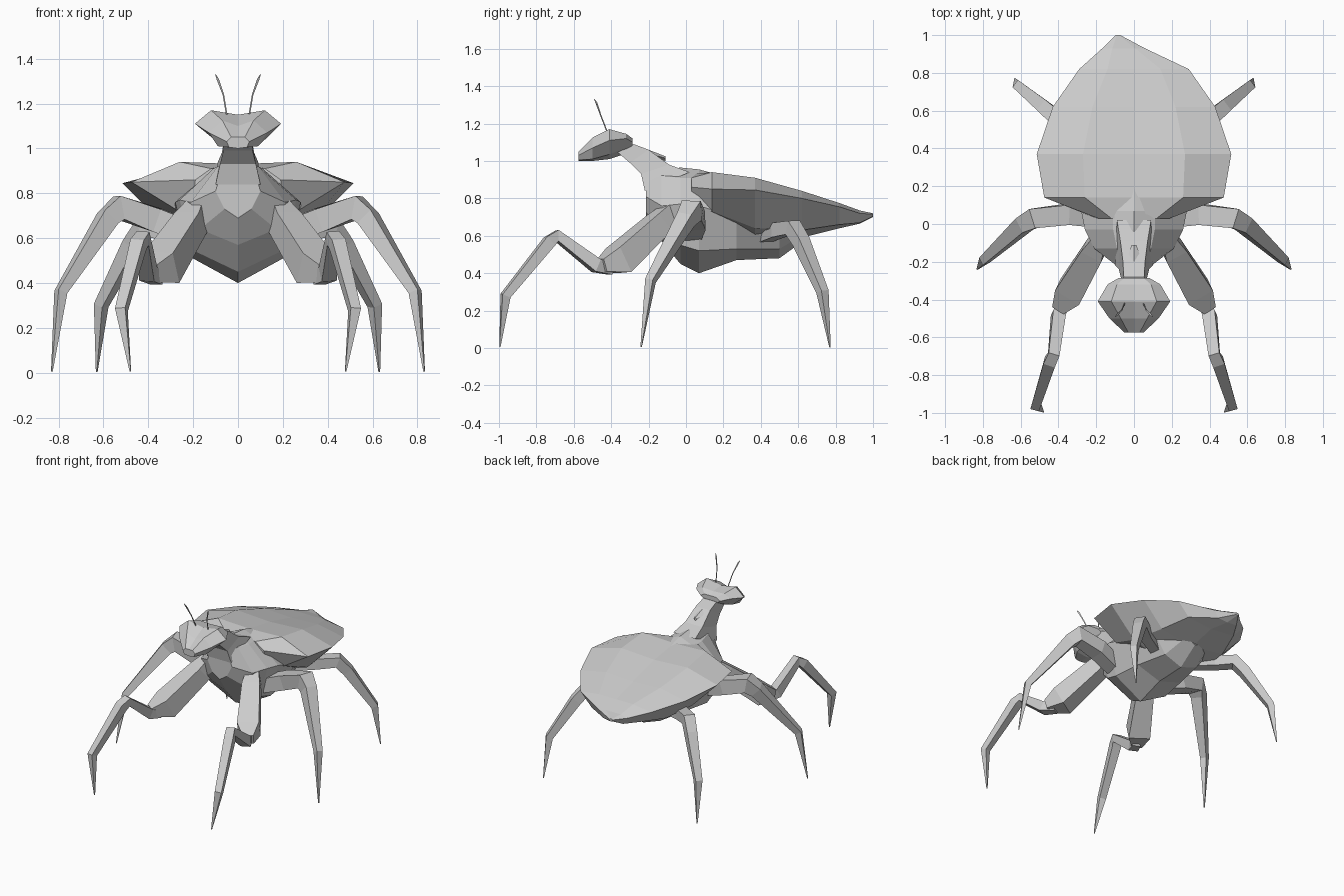
import bpy, bmesh
from mathutils import Vector
from math import cos, sin, pi


def loft(name, rings, mirror=False):
    """Skin a list of equal-sized point rings, closing both ends."""
    bm = bmesh.new()
    vs = [[bm.verts.new(p) for p in r] for r in rings]
    n = len(rings[0])
    for a, b in zip(vs, vs[1:]):
        for i in range(n):
            j = (i + 1) % n
            bm.faces.new((a[i], a[j], b[j], b[i]))
    bm.faces.new(vs[0])
    bm.faces.new(vs[-1][::-1])
    bmesh.ops.recalc_face_normals(bm, faces=bm.faces)
    me = bpy.data.meshes.new(name)
    bm.to_mesh(me)
    bm.free()
    ob = bpy.data.objects.new(name, me)
    bpy.context.collection.objects.link(ob)
    if mirror:
        m = ob.modifiers.new("Mirror", 'MIRROR')
        m.use_axis[0] = True
        m.use_mirror_merge = False
    return ob


def section(y, top, sides, bottom, dx=0):
    """Symmetric cross-section at y: top z, right side (x, z) points, bottom z."""
    half = [(x + dx, y, z) for x, z in sides]
    other = [(dx - x, y, z) for x, z in reversed(sides)]
    return [(dx, y, top)] + half + [(dx, y, bottom)] + other


def limb(name, pts, radii, sides=4, turn=pi / 4):
    """Tapered faceted tube along a path, mirrored to the other side."""
    pts = [Vector(p) for p in pts]
    rings = []
    for i, (p, r) in enumerate(zip(pts, radii)):
        t = Vector()
        if i:
            t += (p - pts[i - 1]).normalized()
        if i < len(pts) - 1:
            t += (pts[i + 1] - p).normalized()
        t.normalize()
        u = t.cross(Vector((0.75, -0.6, 0.1)) if abs(t.z) > 0.8 else Vector((0, 0, 1))).normalized()
        if rings:  # keep the frame from twisting
            u = (last - t * last.dot(t)).normalized()
        last = u
        v = t.cross(u)
        rings.append([p + r * (u * cos(turn + 2 * pi * k / sides) + v * sin(turn + 2 * pi * k / sides))
                      for k in range(sides)])
    return loft(name, rings, mirror=True)


# Broad wing shell over the abdomen
loft("wing_shell", [
    section(.03, .93, [(.12, .91), (.19, .86), (.20, .76)], .72),
    section(.14, .93, [(.26, .94), (.475, .85), (.28, .73)], .62),
    section(.37, .895, [(.27, .91), (.515, .845), (.31, .64)], .54),
    section(.62, .83, [(.22, .84), (.43, .80), (.27, .63)], .59),
    section(.82, .775, [(.14, .775), (.29, .755), (.20, .66)], .64),
    section(.93, .735, [(.06, .735), (.113, .72), (.08, .67)], .665, -.055),
    section(1.0, .72, [(.006, .72), (.012, .715), (.008, .705)], .70, -.085),
])

# Thorax and belly
loft("thorax", [
    section(-.215, .89, [(.07, .91), (.10, .81), (.06, .73)], .69),
    section(-.13, .95, [(.09, .92), (.21, .76), (.17, .64)], .57),
    section(-.03, .965, [(.11, .91), (.26, .77), (.21, .55)], .45),
    section(.07, .955, [(.11, .91), (.28, .76), (.22, .52)], .40),
    section(.27, .90, [(.10, .88), (.28, .70), (.19, .53)], .47),
    section(.50, .80, [(.08, .78), (.24, .67), (.14, .53)], .48),
    section(.65, .70, [(.06, .70), (.14, .66), (.08, .62)], .59),
])

# Neck: each entry is front (y, z), back (y, z), half width
neck = [((-.22, .84), (.02, .94), .10), ((-.24, .93), (-.09, .98), .08),
        ((-.30, .99), (-.20, 1.06), .065), ((-.37, 1.05), (-.28, 1.09), .06)]
loft("neck", [[(-w, *f), (w, *f), (w * .9, *b), (-w * .9, *b)] for f, b, w in neck])

# Pointed collar plate on the back of the neck
loft("neck_plate", [
    section(-.29, 1.09, [(.05, 1.07)], 1.05),
    section(-.20, 1.06, [(.045, 1.04)], 1.02),
    section(-.11, 1.025, [(.012, 1.015)], 1.0),
])

# Wide wedge-shaped head
loft("head", [
    section(-.285, 1.12, [(.05, 1.12), (.08, 1.10), (.05, 1.08)], 1.07),
    section(-.32, 1.14, [(.09, 1.145), (.14, 1.12), (.07, 1.07)], 1.04),
    section(-.41, 1.15, [(.12, 1.17), (.192, 1.11), (.10, 1.035)], 1.01),
    section(-.50, 1.10, [(.07, 1.125), (.13, 1.07), (.09, 1.01)], 1.0),
    section(-.575, 1.05, [(.03, 1.05), (.05, 1.03), (.04, 1.005)], 1.0),
])

limb("antennae", [(.05, -.42, 1.15), (.065, -.455, 1.24), (.09, -.48, 1.31), (.10, -.49, 1.33)],
     [.004, .004, .006, .002], 3)

# Heavy grasping thighs, then the slim folded forelegs
limb("front_thighs", [(.17, -.06, .76), (.21, -.14, .67), (.34, -.36, .47), (.40, -.45, .44)],
     [.05, .085, .105, .05])
limb("front_legs", [(.36, -.40, .42), (.40, -.48, .44), (.425, -.69, .60), (.445, -.73, .57),
                    (.52, -.965, .28), (.48, -.995, .005)],
     [.04, .05, .042, .045, .033, .004])

# Middle and rear walking legs, each ending in a spike
limb("middle_legs", [(.20, .03, .62), (.36, .05, .68), (.53, .03, .735), (.58, .0, .69),
                     (.79, -.19, .36), (.83, -.24, .005)],
     [.07, .075, .075, .06, .032, .004])
limb("rear_legs", [(.15, .42, .60), (.30, .49, .63), (.42, .57, .645), (.47, .615, .57),
                   (.61, .73, .30), (.63, .77, .004)],
     [.05, .055, .055, .05, .034, .004])
